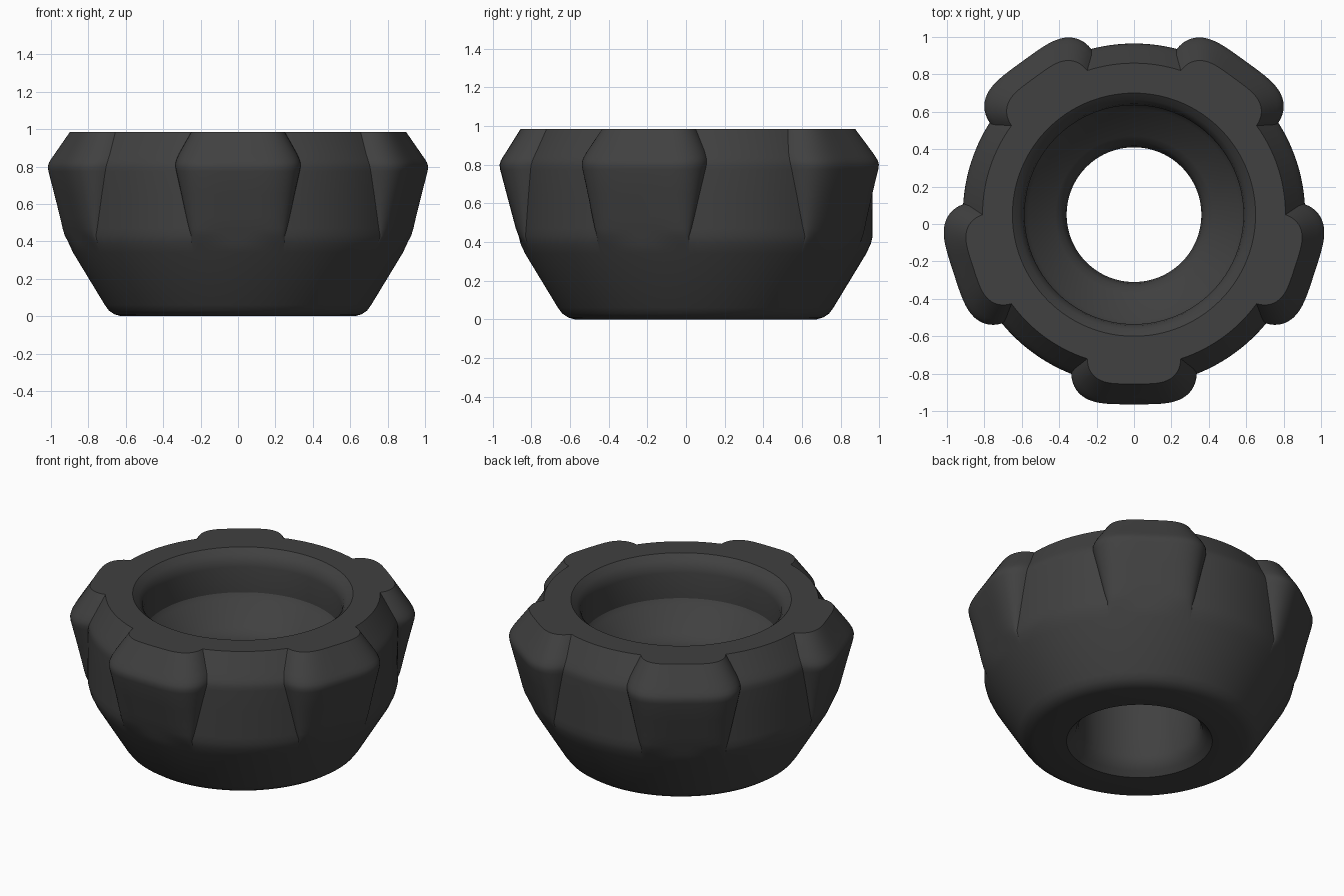
import bpy, bmesh, math

if "Cube" in bpy.data.objects:
    bpy.data.objects.remove(bpy.data.objects["Cube"])

CENTER_Y = 0.05      # ring axis sits slightly behind the middle
GRIPS = 5
SECTOR = 2 * math.pi / GRIPS
GRIP_STEPS, GAP_STEPS = 32, 14

rubber = bpy.data.materials.new("dark_grey_rubber")
rubber.diffuse_color = (0.052, 0.052, 0.052, 1)
rubber.use_nodes = True
rubber.node_tree.nodes["Principled BSDF"].inputs["Base Color"].default_value = rubber.diffuse_color


def row_points(z, r, reach=None, half=None):
    """One closed loop: a circle of radius r with five rounded grips bulging to reach."""
    half = half or 0.273 * r
    edge = math.sqrt(r * r - half * half)
    sector = []
    for i in range(GRIP_STEPS + 1):
        # cosine spacing packs points into the rounded grip corners
        t = -math.cos(math.pi * i / GRIP_STEPS)
        x = half * t
        y = math.sqrt(r * r - x * x)
        if reach:
            y = max(y, edge + (reach - edge) * math.sqrt(max(0, 1 - t ** 4)))
        sector.append((math.hypot(x, y), math.atan2(x, y)))
    a = math.asin(half / r)
    for i in range(1, GAP_STEPS):
        sector.append((r, a + (SECTOR - 2 * a) * i / GAP_STEPS))
    pts = []
    for k in range(GRIPS):
        for rad, ang in sector:
            th = -math.pi / 2 + k * SECTOR + ang
            pts.append((rad * math.cos(th), CENTER_Y + rad * math.sin(th), z))
    return pts


# Outer wall with grips: height, gap radius, grip reach, grip half width
grip_rows = [(0.985, 0.81, 0.905, 0.25), (0.87, 0.88, 0.977, 0.315),
             (0.84, 0.898, 0.997, 0.328), (0.82, 0.908, 1.008, 0.334),
             (0.80, 0.914, 1.014, 0.335), (0.775, 0.915, 1.011, 0.33),
             (0.65, 0.915, 0.978, 0.302), (0.53, 0.915, 0.946, 0.276),
             (0.47, 0.915, 0.93, 0.262), (0.43, 0.915, 0.915, 0.25)]
# Lower taper, underside, bore, bowl and rounded mouth: height, radius
round_rows = [(0.39, 0.905), (0.34, 0.882), (0.06, 0.712), (0.03, 0.69),
              (0.01, 0.66), (0.0, 0.625), (0.0, 0.43), (0.03, 0.40),
              (0.06, 0.375), (0.11, 0.36), (0.45, 0.36), (0.50, 0.368),
              (0.54, 0.388), (0.57, 0.42), (0.69, 0.565), (0.72, 0.585),
              (0.885, 0.585), (0.925, 0.593), (0.955, 0.615), (0.985, 0.65)]

# Skin all loops into one closed ring
bm = bmesh.new()
loops = [[bm.verts.new(p) for p in row_points(*row)] for row in grip_rows + round_rows]
n = len(loops[0])
for j, upper in enumerate(loops):
    lower = loops[(j + 1) % len(loops)]
    for i in range(n):
        k = (i + 1) % n
        bm.faces.new((upper[i], lower[i], lower[k], upper[k]))
bmesh.ops.recalc_face_normals(bm, faces=bm.faces)
mesh = bpy.data.meshes.new("grip_ring")
bm.to_mesh(mesh)
bm.free()
mesh.materials.append(rubber)
ring = bpy.data.objects.new("grip_ring", mesh)
bpy.context.collection.objects.link(ring)
bpy.context.view_layer.objects.active = ring
ring.select_set(True)
bpy.ops.object.shade_smooth_by_angle(angle=math.radians(32))
